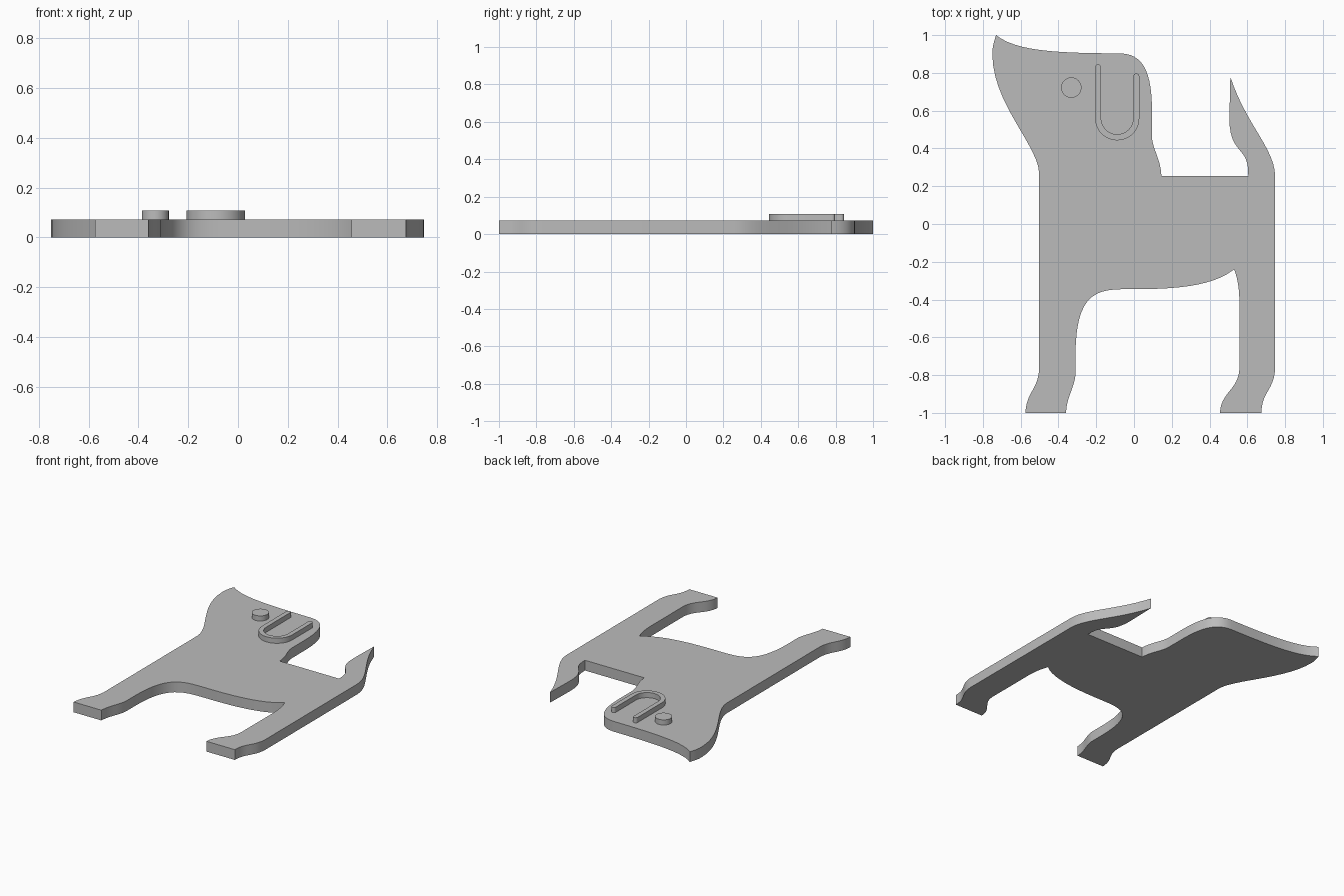
import bpy, bmesh, math
from mathutils import Vector
from mathutils.geometry import interpolate_bezier

if "Cube" in bpy.data.objects:
    bpy.data.objects.remove(bpy.data.objects["Cube"], do_unlink=True)

THICK, RAISED = 0.072, 0.108

grey = bpy.data.materials.new("plain grey")
grey.use_nodes = True
colour = (0.5, 0.5, 0.5, 1)
grey.diffuse_color = colour
grey.node_tree.nodes["Principled BSDF"].inputs["Base Color"].default_value = colour


def plate(name, outline, bottom, top):
    """Extrude a flat outline into a solid plate."""
    bm = bmesh.new()
    face = bm.faces.new([bm.verts.new((x, y, bottom)) for x, y in outline])
    lid = bmesh.ops.extrude_face_region(bm, geom=[face])
    verts = [v for v in lid["geom"] if isinstance(v, bmesh.types.BMVert)]
    bmesh.ops.translate(bm, verts=verts, vec=(0, 0, top - bottom))
    bmesh.ops.recalc_face_normals(bm, faces=bm.faces)
    mesh = bpy.data.meshes.new(name)
    bm.to_mesh(mesh)
    bm.free()
    mesh.materials.append(grey)
    obj = bpy.data.objects.new(name, mesh)
    bpy.context.collection.objects.link(obj)
    bpy.ops.object.select_all(action="DESELECT")
    obj.select_set(True)
    bpy.context.view_layer.objects.active = obj
    bpy.ops.object.shade_smooth_by_angle(angle=math.radians(30))
    return obj


def trace(start, steps):
    """Follow straight steps (one point) and curved steps (two handles and a point)."""
    points = [Vector(start)]
    for step in steps:
        if len(step) == 1:
            points.append(Vector(step[0]))
        else:
            a, b, end = map(Vector, step)
            points += interpolate_bezier(points[-1], a, b, end, 14)[1:]
    if (points[-1] - points[0]).length < 1e-5:
        points.pop()
    return [p.to_2d() for p in points]


def arc(x, y, radius, start, end, count=20):
    angles = [math.radians(start + (end - start) * i / count) for i in range(count + 1)]
    return [(x + radius * math.cos(a), y + radius * math.sin(a)) for a in angles]


# Dog silhouette, clockwise from the nose tip
nose = (-0.73, 1.0)
body = [
    [(-0.62, 0.91), (-0.38, 0.905), (-0.07, 0.903)],    # brow
    [(0.05, 0.9), (0.095, 0.8), (0.095, 0.6)],          # back of head
    [(0.095, 0.46)],
    [(0.1, 0.39), (0.14, 0.35), (0.145, 0.255)],        # neck
    [(0.605, 0.255)],                                   # back
    [(0.61, 0.42), (0.505, 0.36), (0.505, 0.56)],       # inner tail
    [(0.51, 0.78)],
    [(0.59, 0.53), (0.745, 0.4), (0.747, 0.255)],       # outer tail
    [(0.747, -0.77)],
    [(0.74, -0.88), (0.675, -0.89), (0.675, -1)],       # hind paw
    [(0.455, -1)],
    [(0.46, -0.89), (0.55, -0.88), (0.558, -0.77)],
    [(0.558, -0.4)],
    [(0.555, -0.32), (0.545, -0.28), (0.53, -0.24)],
    [(0.4, -0.345), (0.15, -0.345), (-0.04, -0.345)],   # belly
    [(-0.2, -0.345), (-0.31, -0.365), (-0.31, -0.7)],
    [(-0.31, -0.8)],
    [(-0.32, -0.88), (-0.355, -0.91), (-0.36, -1)],     # front paw
    [(-0.575, -1)],
    [(-0.57, -0.89), (-0.51, -0.88), (-0.502, -0.77)],
    [(-0.502, 0.27)],                                   # chest
    [(-0.51, 0.42), (-0.75, 0.64), (-0.75, 0.9)],       # throat
    [(-0.75, 0.94), (-0.74, 0.97), nose],
]
plate("dog_body", trace(nose, body), 0, THICK)

# Round raised eye
plate("eye", arc(-0.332, 0.722, 0.054, 0, 360, 48)[:-1], THICK, RAISED)

# U-shaped raised ear line with rounded tips
ear_x, bend_y, bend, half = -0.089, 0.56, 0.101, 0.016
ear = (arc(ear_x, bend_y, bend + half, 180, 360, 32)
       + arc(ear_x + bend, 0.781, half, 0, 180)
       + arc(ear_x, bend_y, bend - half, 360, 180, 32)
       + arc(ear_x - bend, 0.829, half, 0, 180)[:-1])
plate("ear_line", ear, THICK, RAISED)
